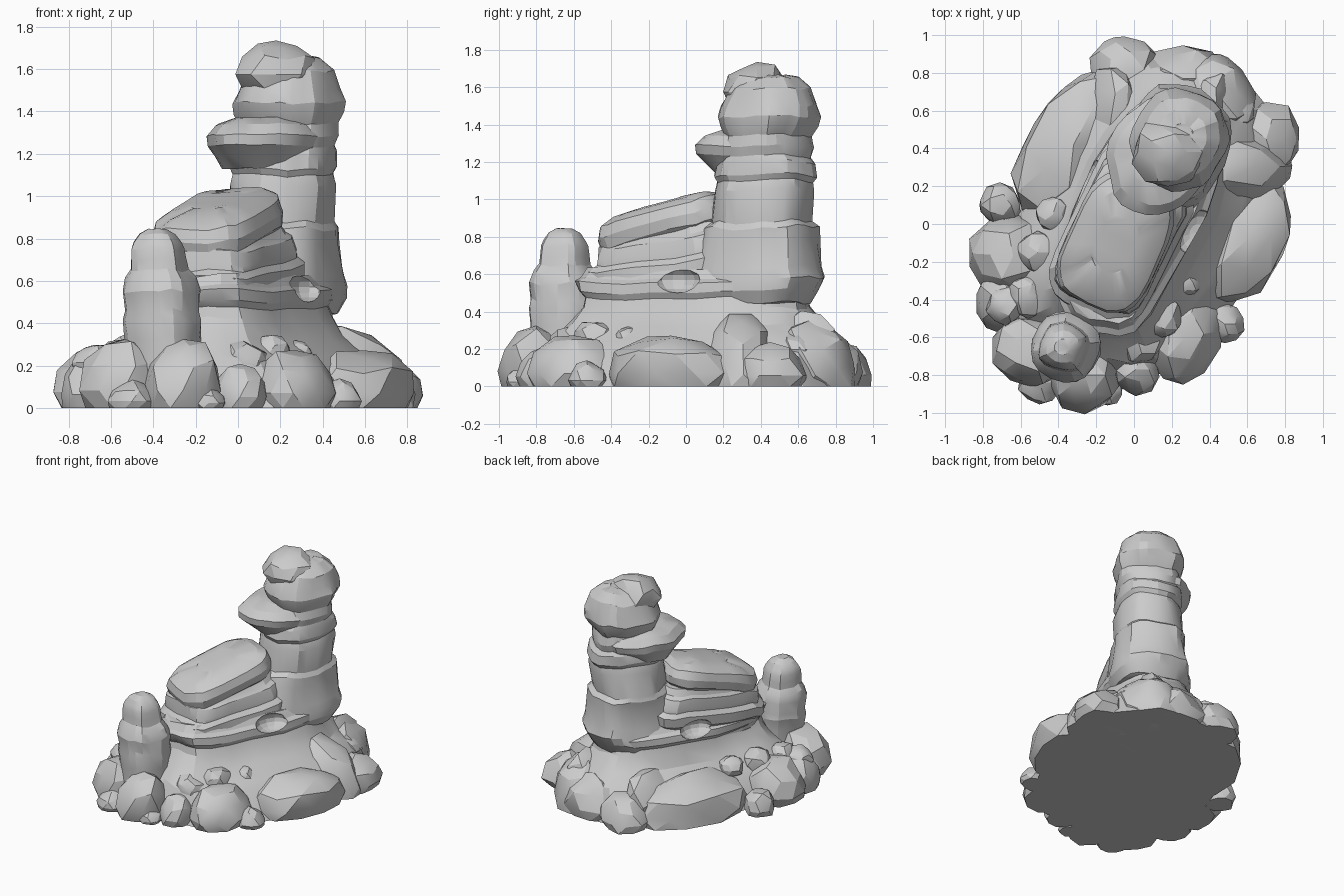
import bpy, bmesh, math, random
from mathutils import Vector, Euler, noise

default_cube = bpy.data.objects.get("Cube")
if default_cube:
    bpy.data.objects.remove(default_cube, do_unlink=True)

random.seed(7)
AXIS = math.radians(65)          # direction of the long ridge
ALONG = Vector((math.cos(AXIS), math.sin(AXIS), 0))
ACROSS = Vector((ALONG.y, -ALONG.x, 0))

stone = bpy.data.materials.new("grey_stone")
stone.use_nodes = True
stone.diffuse_color = (.6, .6, .6, 1)
stone.node_tree.nodes["Principled BSDF"].inputs["Base Color"].default_value = stone.diffuse_color


def finish(name, bm):
    """Turn a bmesh into a shaded stone object."""
    bmesh.ops.recalc_face_normals(bm, faces=bm.faces)
    mesh = bpy.data.meshes.new(name)
    bm.to_mesh(mesh)
    bm.free()
    mesh.materials.append(stone)
    obj = bpy.data.objects.new(name, mesh)
    bpy.context.collection.objects.link(obj)
    bpy.ops.object.select_all(action='DESELECT')
    obj.select_set(True)
    bpy.context.view_layer.objects.active = obj
    bpy.ops.object.shade_smooth_by_angle(angle=math.radians(22))
    return obj


def rock(name, x, y, long, wide, top, turn=0, tilt=0, low=0):
    """Chipped boulder: an ellipsoid trimmed by random planes, flat on the ground."""
    chips = []
    for _ in range(22):
        normal = Vector([random.gauss(0, 1) for _ in range(3)]).normalized()
        chips.append((normal, random.uniform(.91, .99)))
    base = low if low else -.5 * top
    middle, half = (top + base) / 2, (top - base) / 2
    spin = Euler((0, math.radians(tilt), math.radians(turn)))
    bm = bmesh.new()
    bmesh.ops.create_icosphere(bm, subdivisions=2, radius=1)
    for v in bm.verts:
        d = v.co.normalized()
        reach = min([1.1] + [p / d.dot(n) for n, p in chips if d.dot(n) > .1])
        p = Vector((d.x * long, d.y * wide, d.z * half)) * reach
        p.rotate(spin)
        p += Vector((x, y, middle))
        p.z = max(p.z, 0)
        v.co = p
    return finish(name, bm)


def strata(name, start, end, rings, square=2.4, rough=.1, tilt=0, sides=26):
    """Layered rock: rings of (height, half length, half width) along the ridge axis."""
    start, end = Vector(start), Vector(end)
    seed = Vector((len(name), random.random() * 9, 0))
    low, high = rings[0][0], rings[-1][0]
    bm = bmesh.new()
    loops = []
    for z, length, width in rings:
        middle = start.lerp(end, (z - low) / (high - low))
        loop = []
        for i in range(sides):
            a = math.tau * i / sides
            c, s = math.cos(a), math.sin(a)
            u = math.copysign(abs(c) ** (2 / square), c)
            w = math.copysign(abs(s) ** (2 / square), s)
            k = 1 + rough * noise.noise(Vector((c * 2, s * 2, z * 5)) + seed)
            p = Vector((middle.x, middle.y, z)) + (ALONG * u * length + ACROSS * w * width) * k
            p.z += tilt * u * length
            if z > 0:
                p.z += .12 * width * noise.noise(Vector((c, s, z)) * 2 + seed)
            loop.append(bm.verts.new(p))
        loops.append(loop)
    for a, b in zip(loops, loops[1:]):
        for i in range(sides):
            j = (i + 1) % sides
            bm.faces.new((a[i], a[j], b[j], b[i]))
    for loop in (loops[0], loops[-1]):
        bm.faces.new(loop)
    bmesh.ops.triangulate(bm, faces=[f for f in bm.faces if len(f.verts) > 4])
    return finish(name, bm)


# Long ridge at the foot of everything, flaring into the ground
ridge = strata("ridge_base", (.03, .05), (.03, .06), [
    (0, .86, .64), (.13, .83, .59), (.25, .77, .48), (.33, .7, .38), (.42, .66, .32),
    (.47, .66, .3), (.5, .69, .32), (.55, .7, .32), (.57, .66, .29), (.62, .62, .26)], square=2.6)

# Stepped mesa in front of the tower
mesa = strata("mesa_layers", (-.05, -.04), (-.08, -.06), [
    (.48, .44, .27), (.55, .44, .27), (.58, .47, .3), (.65, .47, .3), (.68, .43, .27),
    (.71, .43, .27), (.77, .41, .26), (.79, .37, .24), (.84, .35, .22)], square=3.2, tilt=.1)
strata("mesa_cap", (-.09, -.08), (-.1, -.11), [
    (.77, .3, .2), (.81, .35, .24), (.87, .36, .25), (.93, .34, .235),
    (.965, .28, .18), (.98, .15, .1)], square=3.6, tilt=.27, rough=.06)

# Tall tower with ledges
strata("tower", (.19, .37), (.25, .46), [
    (.45, .3, .25), (.52, .34, .28), (.58, .36, .28), (.64, .33, .27), (.78, .31, .25),
    (.85, .3, .25), (.88, .26, .235), (1.05, .26, .235), (1.1, .25, .22), (1.13, .27, .235),
    (1.2, .26, .23), (1.23, .23, .22), (1.28, .24, .23), (1.34, .22, .22), (1.39, .25, .24),
    (1.44, .265, .25), (1.5, .25, .23), (1.59, .21, .2), (1.65, .14, .13), (1.665, .07, .06)])
strata("tower_ledge", (.12, .35), (.14, .37), [
    (1.13, .18, .18), (1.19, .25, .22), (1.24, .31, .26), (1.29, .32, .27),
    (1.34, .27, .23), (1.37, .18, .15)], square=2.1)
rock("tower_knob", .18, .38, .185, .175, 1.73, low=1.42)

# Small free pillar at the front
strata("front_pillar", (-.34, -.65), (-.38, -.65), [
    (.1, .18, .17), (.33, .17, .17), (.42, .18, .18), (.46, .17, .17), (.55, .18, .175),
    (.61, .16, .16), (.65, .135, .13), (.7, .13, .125), (.75, .125, .12),
    (.78, .11, .11), (.82, .085, .08), (.845, .04, .04)], sides=18)

# Hollows on both sides, between mesa and tower
for side in (-1, 1):
    bpy.ops.mesh.primitive_uv_sphere_add(
        segments=12, ring_count=8, radius=1, scale=(.13, .09, .07), rotation=(0, 0, AXIS),
        location=Vector((.04, .09, .57)) + ACROSS * side * .32)
    cutter = bpy.context.object
    cutter.name = "hollow_cutter"
    cutter.hide_render = True
    for body in (ridge, mesa):
        cut = body.modifiers.new("hollow", 'BOOLEAN')
        cut.object = cutter
        cut.solver = 'EXACT'
        bpy.context.view_layer.objects.active = body
        bpy.ops.object.modifier_apply(modifier=cut.name)
    bpy.data.objects.remove(cutter, do_unlink=True)

# Large boulders around the foot
rock("front_boulder", -.26, -.8, .19, .2, .33)
rock("front_right_boulder", -.54, -.67, .2, .2, .33)
rock("front_left_boulder", .27, -.6, .26, .18, .28, turn=75)
rock("left_slab", .6, -.08, .37, .21, .28, turn=66)
rock("left_spur", .5, .29, .35, .19, .39, turn=3, tilt=28)
rock("left_back_boulder", .7, .45, .185, .2, .23)
rock("back_left_boulder", .43, .7, .23, .18, .36, turn=-50, tilt=12)
rock("back_spur", .38, .6, .2, .13, .42, turn=65, tilt=25)
rock("back_boulder", .26, .77, .24, .16, .3)
rock("back_right_boulder", -.05, .82, .18, .18, .24)
rock("right_back_spur", -.08, .58, .27, .14, .38, turn=100, tilt=24)
rock("right_slab", -.32, .42, .45, .25, .31, turn=62)
rock("right_boulder", -.64, -.17, .24, .22, .3, turn=30)
rock("right_front_boulder", -.7, -.42, .14, .16, .25)

# Small stones: ground stones and stones perched on the boulders
for name, x, y, size, top in (
        ("ground_stone_front", -.14, -.88, .08, .09),
        ("ground_stone_middle", .01, -.77, .13, .21),
        ("ground_stone_left", .48, -.53, .1, .13),
        ("ground_stone_right", -.71, .1, .11, .18),
        ("ground_stone_corner", -.5, -.84, .11, .13)):
    rock(name, x, y, size, size, top)
for name, x, y, size, top in (
        ("perched_stone_front", .02, -.62, .12, .31),
        ("perched_stone_middle", .14, -.49, .12, .35),
        ("perched_stone_left", .27, -.31, .08, .32),
        ("perched_stone_side", -.43, .05, .09, .34),
        ("perched_stone_right", -.51, -.15, .11, .35),
        ("perched_stone_low", -.56, -.38, .11, .32),
        ("perched_stone_corner", -.68, -.43, .1, .3),
        ("perched_stone_back", .52, .6, .11, .29)):
    rock(name, x, y, size, size, top, low=top - size * 1.7)
